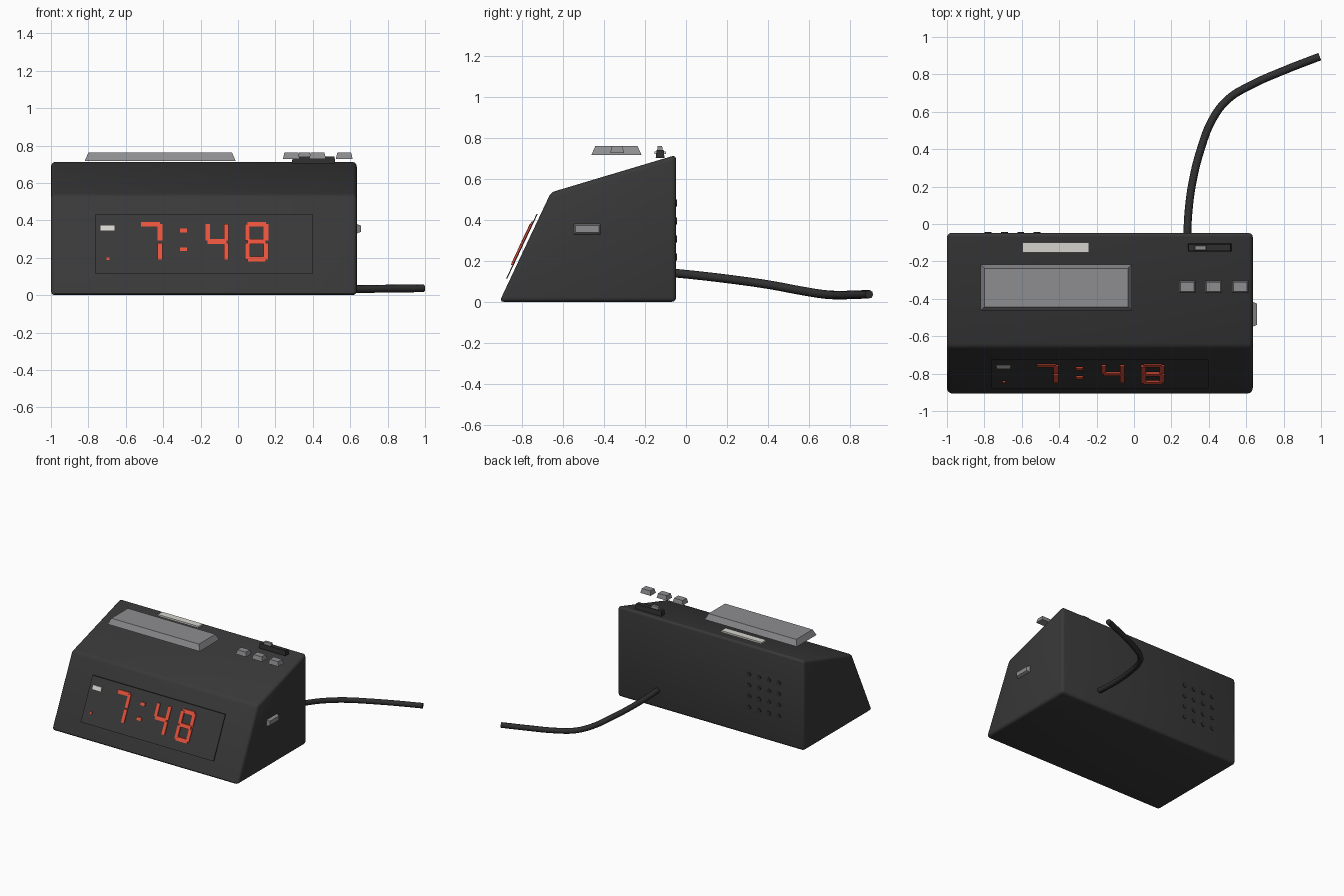
import bpy, bmesh, math
from mathutils import Vector

if "Cube" in bpy.data.objects:
    bpy.data.objects.remove(bpy.data.objects["Cube"])


def material(name, rgb):
    m = bpy.data.materials.new(name)
    m.diffuse_color = (*rgb, 1)
    m.use_nodes = True
    m.node_tree.nodes["Principled BSDF"].inputs["Base Color"].default_value = m.diffuse_color
    return m


BLACK = material("charcoal plastic", (0.040, 0.040, 0.041))
DARK = material("dark rubber", (0.028, 0.028, 0.029))
GREY = material("grey plastic", (0.27, 0.27, 0.285))
WHITE = material("off white", (0.66, 0.65, 0.61))
RED = material("display red", (0.80, 0.085, 0.045))


def make(name, verts, faces, mat, bevel=0, segments=1):
    bm = bmesh.new()
    vs = [bm.verts.new(v) for v in verts]
    for f in faces:
        bm.faces.new([vs[i] for i in f])
    bmesh.ops.recalc_face_normals(bm, faces=bm.faces)
    if bevel:
        bmesh.ops.bevel(bm, geom=bm.edges[:], offset=bevel, segments=segments,
                        profile=0.5, affect='EDGES')
    me = bpy.data.meshes.new(name)
    bm.to_mesh(me)
    bm.free()
    me.materials.append(mat)
    ob = bpy.data.objects.new(name, me)
    bpy.context.collection.objects.link(ob)
    return ob


def smooth(ob, angle=40):
    bpy.ops.object.select_all(action='DESELECT')
    ob.select_set(True)
    bpy.context.view_layer.objects.active = ob
    bpy.ops.object.shade_smooth_by_angle(angle=math.radians(angle))


BOX = [(0, 1, 2, 3), (4, 5, 6, 7), (0, 1, 5, 4), (1, 2, 6, 5), (2, 3, 7, 6), (3, 0, 4, 7)]


def block(name, x, y, z, mat, taper=0.0, bevel=0):
    """Box between two corners, its top shrunk by taper on every side."""
    verts = []
    for h, t in ((z[0], 0), (z[1], taper)):
        verts += [(x[0] + t, y[0] + t, h), (x[1] - t, y[0] + t, h),
                  (x[1] - t, y[1] - t, h), (x[0] + t, y[1] - t, h)]
    return make(name, verts, BOX, mat, bevel)


def plate(name, x, z, off, mat):
    """Thin plate parallel to the sloping front, off = distance range ahead of it."""
    verts = []
    for o in off:
        verts += [(px, -0.91 + 0.4717 * pz - o, pz) for px, pz in
                  ((x[0], z[0]), (x[1], z[0]), (x[1], z[1]), (x[0], z[1]))]
    return make(name, verts, BOX, mat)


# Wedge body: side profile extruded along x
profile = [(-0.912, 0), (-0.048, 0), (-0.048, 0.718), (-0.66, 0.535)]
body = make("clock_body", [(x, y, z) for x in (-1, 0.635) for y, z in profile],
            BOX, BLACK, 0.022, 3)
smooth(body)

# Display panel with indicator marks
plate("display_panel", (-0.765, 0.40), (0.115, 0.43), (0.017, 0.023), BLACK)
plate("indicator_label", (-0.735, -0.66), (0.345, 0.373), (0.023, 0.029), WHITE)
plate("alarm_dot", (-0.703, -0.687), (0.187, 0.201), (0.023, 0.031), RED)

# Seven segment digits: (x range, z range) in fractions of the digit cell
W, H, T = 0.125, 0.212, 0.026
SEGMENTS = {
    'a': ((0.012, W - 0.012), (H - T, H)),
    'b': ((W - T, W), (H / 2 + 0.006, H - 0.012)),
    'c': ((W - T, W), (0.012, H / 2 - 0.006)),
    'd': ((0.012, W - 0.012), (0, T)),
    'e': ((0, T), (0.012, H / 2 - 0.006)),
    'f': ((0, T), (H / 2 + 0.006, H - 0.012)),
    'g': ((0.012, W - 0.012), (H / 2 - T / 2, H / 2 + T / 2)),
}
for left, lit in ((-0.53, 'abc'), (-0.175, 'fgbc'), (0.038, 'abcdefg')):
    for i, s in enumerate(lit):
        (x0, x1), (z0, z1) = SEGMENTS[s]
        e = 0.0006 * i          # keeps overlapping fronts apart
        plate("digit_segment", (left + x0, left + x1), (0.18 + z0, 0.18 + z1),
              (0.023, 0.030 + e), RED)
for z in (0.235, 0.335):
    plate("colon_dot", (-0.31, -0.272), (z, z + 0.021), (0.023, 0.031), RED)

# Top controls
block("snooze_bar", (-0.82, -0.012), (-0.463, -0.217), (0.717, 0.762), GREY, 0.02)
for x in (0.24, 0.38, 0.523):
    block("top_button", (x, x + 0.09), (-0.37, -0.303), (0.728, 0.762), GREY, 0.008)
block("top_label", (-0.595, -0.24), (-0.153, -0.098), (0.722, 0.736), WHITE)
block("slider_base", (0.288, 0.52), (-0.148, -0.105), (0.703, 0.742), DARK, 0.004)
block("slider_knob", (0.322, 0.388), (-0.142, -0.113), (0.735, 0.762), GREY, 0.004)

# Side button, tapered outward
verts = []
for x, t in ((0.63, 0), (0.657, 0.01)):
    verts += [(x, -0.55 + t, 0.328 + t), (x, -0.415 - t, 0.328 + t),
              (x, -0.415 - t, 0.382 - t), (x, -0.55 + t, 0.382 - t)]
make("side_button", verts, BOX, GREY)

# Speaker studs on the back
N = 10
for col in range(4):
    for row in range(4):
        cx, cz = -0.78 + 0.087 * col, 0.22 + 0.088 * row
        verts = [(cx + 0.018 * math.cos(k * math.tau / N), y,
                  cz + 0.018 * math.sin(k * math.tau / N))
                 for y in (-0.052, -0.043) for k in range(N)]
        faces = [tuple(range(N)), tuple(range(N, 2 * N))]
        faces += [(k, (k + 1) % N, N + (k + 1) % N, N + k) for k in range(N)]
        make("speaker_stud", verts, faces, DARK)

# Power cable
path = [(0.285, -0.07, 0.142), (0.29, 0.05, 0.13), (0.312, 0.22, 0.11),
        (0.36, 0.41, 0.083), (0.42, 0.56, 0.055), (0.50, 0.665, 0.038),
        (0.62, 0.74, 0.033), (0.80, 0.82, 0.035), (0.993, 0.895, 0.037)]
cu = bpy.data.curves.new("power_cable", 'CURVE')
cu.dimensions = '3D'
cu.bevel_depth = 0.021
cu.bevel_resolution = 2
cu.resolution_u = 4
cu.use_fill_caps = True
sp = cu.splines.new('BEZIER')
sp.bezier_points.add(len(path) - 1)
for bp, p in zip(sp.bezier_points, path):
    bp.co = Vector(p)
    bp.handle_left_type = bp.handle_right_type = 'AUTO'
cu.materials.append(DARK)
cable = bpy.data.objects.new("power_cable", cu)
bpy.context.collection.objects.link(cable)
bpy.ops.object.select_all(action='DESELECT')
cable.select_set(True)
bpy.context.view_layer.objects.active = cable
bpy.ops.object.convert(target='MESH')
smooth(bpy.context.view_layer.objects.active, 50)
